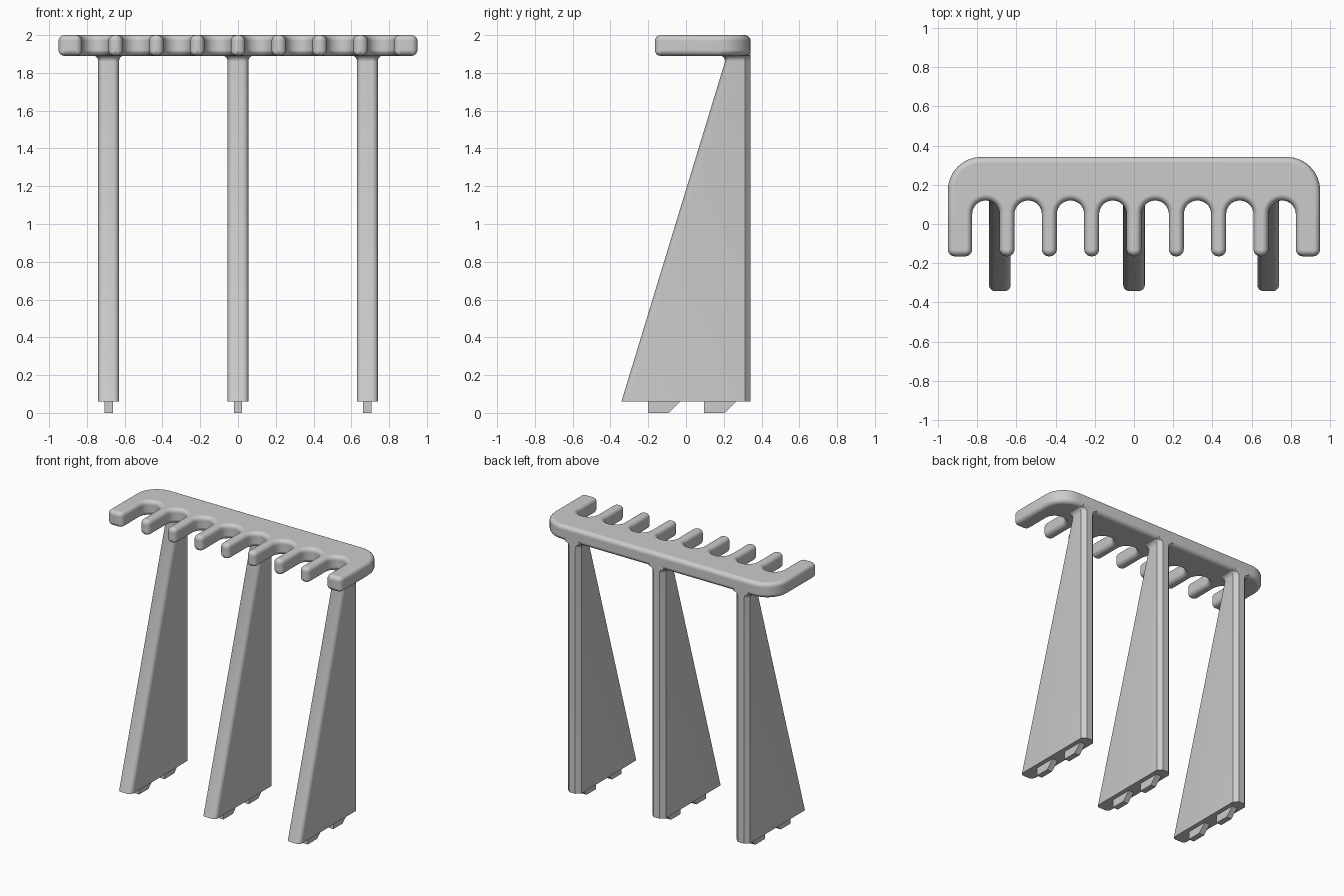
import bpy, bmesh
from math import sin, cos, pi, radians

cube = bpy.data.objects.get("Cube")
if cube:
    bpy.data.objects.remove(cube, do_unlink=True)

grey = bpy.data.materials.new("plain_grey")
grey.use_nodes = True
COLOUR = (0.6, 0.6, 0.6, 1)
grey.diffuse_color = COLOUR
grey.node_tree.nodes["Principled BSDF"].inputs["Base Color"].default_value = COLOUR


def arc(cx, cy, r, start, end, steps=8):
    angles = [radians(start + (end - start) * i / steps) for i in range(steps + 1)]
    return [(cx + r * cos(a), cy + r * sin(a)) for a in angles]


def loft(name, rings, smooth_angle=30):
    """Skin a stack of equal-length closed rings and cap both ends."""
    bm = bmesh.new()
    loops = [[bm.verts.new(p) for p in ring] for ring in rings]
    n = len(loops[0])
    for low, high in zip(loops, loops[1:]):
        for i in range(n):
            j = (i + 1) % n
            bm.faces.new((low[i], low[j], high[j], high[i]))
    bm.faces.new(loops[0][::-1])
    bm.faces.new(loops[-1])
    bmesh.ops.recalc_face_normals(bm, faces=bm.faces[:])
    mesh = bpy.data.meshes.new(name)
    bm.to_mesh(mesh)
    bm.free()
    mesh.materials.append(grey)
    obj = bpy.data.objects.new(name, mesh)
    bpy.context.collection.objects.link(obj)
    bpy.ops.object.select_all(action='DESELECT')
    obj.select_set(True)
    bpy.context.view_layer.objects.active = obj
    if smooth_angle >= 90:
        bpy.ops.object.shade_smooth()
    elif smooth_angle:
        bpy.ops.object.shade_smooth_by_angle(angle=radians(smooth_angle))
    return obj


# Comb-shaped top: rounded outline with eight round-ended slots
HALF_X, BACK, FRONT, TIP = 0.95, 0.342, -0.165, 0.035
SLOT_R, SLOT_Y, PITCH, CORNER = 0.07, 0.05, 0.216, 0.17
outline = arc(HALF_X - CORNER, BACK - CORNER, CORNER, 0, 90)
outline += arc(CORNER - HALF_X, BACK - CORNER, CORNER, 90, 180)
left = -HALF_X
for k in range(8):
    centre = (k - 3.5) * PITCH
    right = centre - SLOT_R
    outline += arc(left + TIP, FRONT + TIP, TIP, 180, 270, 5)
    outline += arc(right - TIP, FRONT + TIP, TIP, 270, 360, 5)
    outline += arc(centre, SLOT_Y, SLOT_R, 180, 0, 14)
    left = centre + SLOT_R
outline += arc(left + TIP, FRONT + TIP, TIP, 180, 270, 5)
outline += arc(HALF_X - TIP, FRONT + TIP, TIP, 270, 360, 5)

comb = loft("comb_top", [[(x, y, z) for x, y in outline] for z in (1.89, 2.0)], 180)
rim = comb.modifiers.new("rounded_rim", 'BEVEL')
rim.width = 0.031
rim.segments = 5
rim.limit_method = 'ANGLE'
rim.angle_limit = radians(40)
rim.use_clamp_overlap = False
rim.harden_normals = True


# Tapered legs: rounded front edge, chamfered back, flared joint at the top
def leg_ring(cx, front, z, flare=0.0):
    w, r, cut = 0.055 + flare, 0.03, 0.03
    f = front - flare
    pts = arc(-w + r, f + r, r, 180, 270, 5) + arc(w - r, f + r, r, 270, 360, 5)
    pts += [(w, BACK - cut), (w - cut, BACK), (cut - w, BACK), (-w, BACK - cut)]
    return [(cx + x, y, z) for x, y in pts]


FILLET = 0.032
for side, cx in (("right", -0.685), ("middle", 0), ("left", 0.685)):
    rings = [leg_ring(cx, -0.342, 0.06)]
    for i in range(6):
        a = i / 5 * pi / 2
        rings.append(leg_ring(cx, 0.207, 1.861 + FILLET * sin(a), FILLET * (1 - cos(a))))
    rings.append(leg_ring(cx, 0.207, 1.93, FILLET))
    loft(side + "_leg", rings)

    # Two hooked pegs under each leg
    for end, y in (("front", -0.2), ("back", 0.095)):
        hook = [(y, 0.062), (y, 0), (y + 0.11, 0), (y + 0.172, 0.062)]
        loft(f"{side}_{end}_peg",
             [[(cx + dx, py, pz) for py, pz in hook] for dx in (-0.022, 0.022)], 0)
